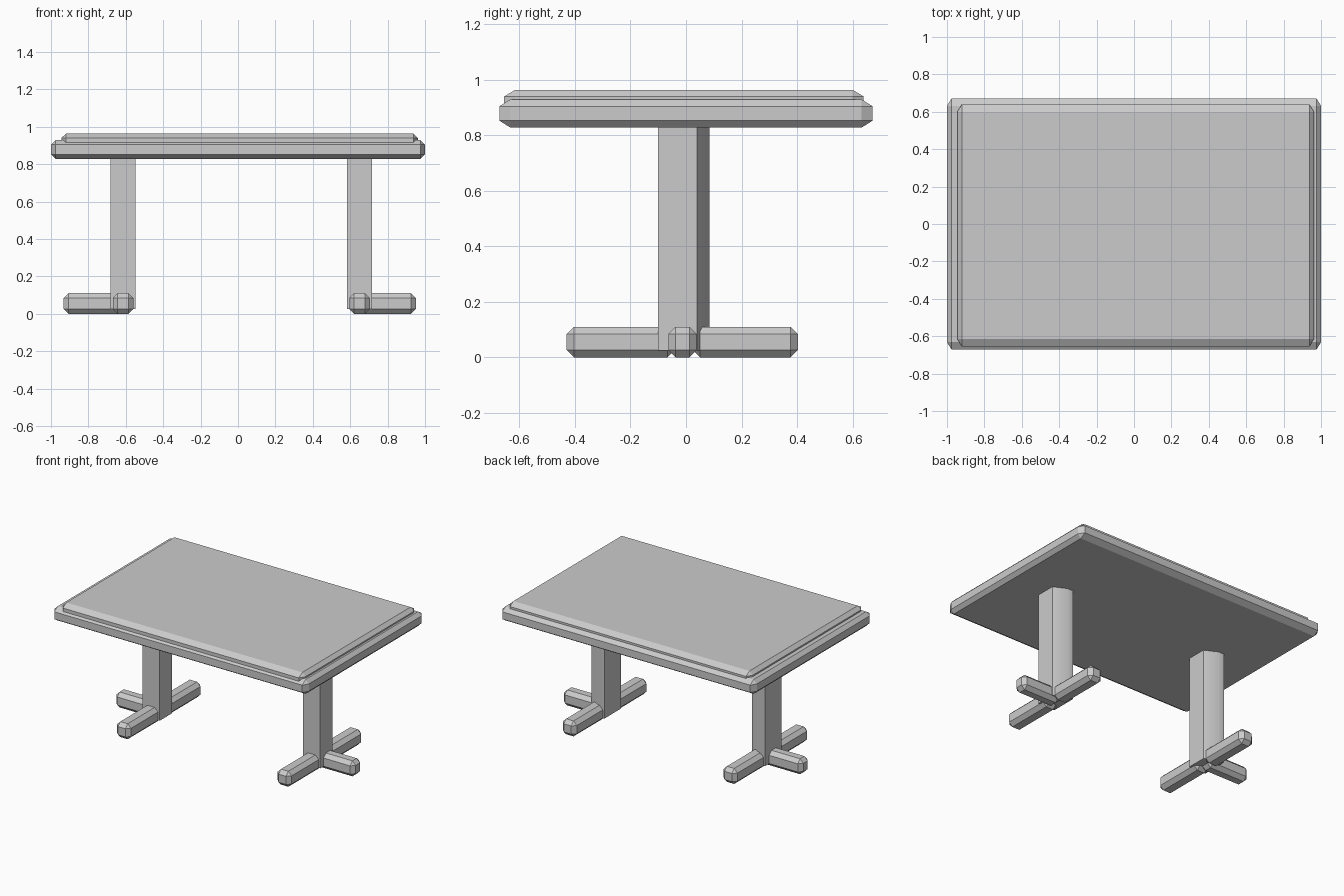
import bpy, bmesh
from mathutils import Vector

if "Cube" in bpy.data.objects:
    bpy.data.objects.remove(bpy.data.objects["Cube"])


def add_object(name, bm):
    bmesh.ops.recalc_face_normals(bm, faces=bm.faces[:])
    mesh = bpy.data.meshes.new(name)
    bm.to_mesh(mesh)
    bm.free()
    obj = bpy.data.objects.new(name, mesh)
    bpy.context.collection.objects.link(obj)
    return obj


def chamfer_box(name, lo, hi, cut):
    """Box from lo to hi with its edges cut by a separate amount per axis."""
    lo, hi = Vector(lo), Vector(hi)
    bm = bmesh.new()
    bmesh.ops.create_cube(bm, size=1)
    for v in bm.verts:  # work in units of the chamfer, then scale back
        v.co = Vector([v.co[i] * (hi[i] - lo[i]) / cut[i] for i in range(3)])
    bmesh.ops.bevel(bm, geom=bm.edges[:], offset=1, offset_type='OFFSET',
                    segments=1, profile=0.5, affect='EDGES')
    for v in bm.verts:
        v.co = Vector([v.co[i] * cut[i] for i in range(3)]) + (lo + hi) / 2
    return add_object(name, bm)


def column(name, cx):
    """Square post with one cut back corner."""
    profile = [(-0.067, -0.10), (0.067, -0.10), (0.067, 0.04),
               (-0.022, 0.085), (-0.067, 0.085)]
    bm = bmesh.new()
    base = bm.faces.new([bm.verts.new((cx + x, y, 0.025)) for x, y in profile])
    ext = bmesh.ops.extrude_face_region(bm, geom=[base])
    top = [g for g in ext['geom'] if isinstance(g, bmesh.types.BMVert)]
    bmesh.ops.translate(bm, verts=top, vec=(0, 0, 0.825))
    # keep the bottom cap so the post is closed
    if not base.is_valid:
        bmesh.ops.holes_fill(bm, edges=bm.edges[:], sides=0)
    obj = add_object(name, bm)
    bpy.ops.object.select_all(action='DESELECT')
    bpy.context.view_layer.objects.active = obj
    obj.select_set(True)
    bpy.ops.object.shade_smooth_by_angle(angle=0.52)


# Table top: wide slab with a slightly offset raised panel
chamfer_box("table_top_slab", (-1, -0.672, 0.827), (1, 0.672, 0.929), (0.025, 0.04, 0.025))
chamfer_box("table_top_panel", (-0.945, -0.655, 0.88), (0.962, 0.64, 0.963), (0.025, 0.04, 0.024))

# Two pedestals, each with a post and three feet
foot_cut = (0.026, 0.026, 0.026)
for side, label in ((-1, "left"), (1, "right")):
    cx = 0.018 + side * 0.632
    column(label + "_post", cx)
    chamfer_box(label + "_front_foot", (cx - 0.055, -0.43, 0), (cx + 0.055, -0.04, 0.11), foot_cut)
    chamfer_box(label + "_back_foot", (cx - 0.055, 0.025, 0), (cx + 0.055, 0.403, 0.11), foot_cut)
    inner, outer = cx - side * 0.01, 0.01 + side * 0.942
    chamfer_box(label + "_outer_foot", (min(inner, outer), -0.063, 0),
                (max(inner, outer), 0.038, 0.11), foot_cut)
